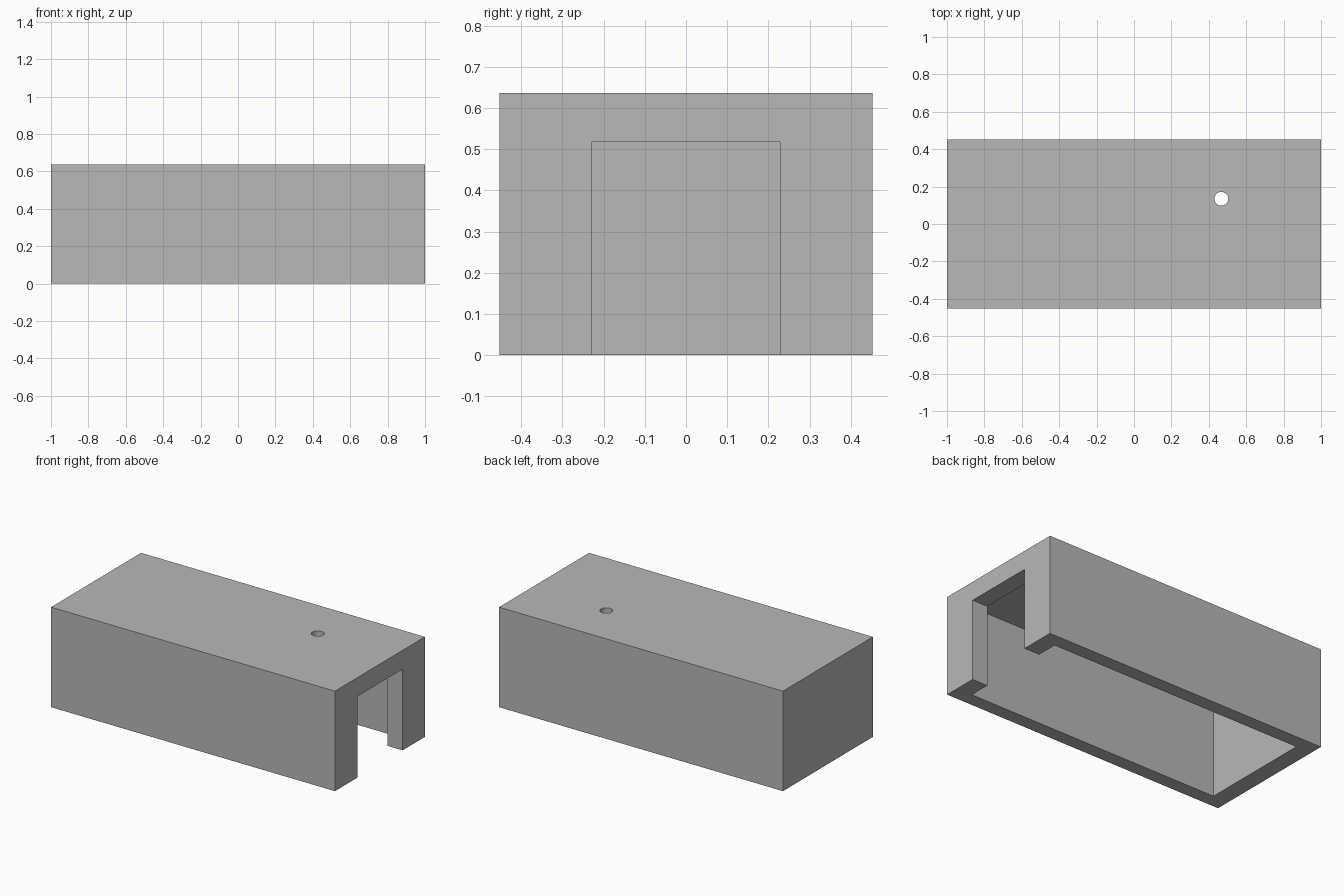
import bpy

LENGTH, WIDTH, HEIGHT = 2.0, 0.905, 0.637
END_WALL, SIDE_WALL, CEILING = 0.108, 0.088, 0.572
DOOR_WIDTH, DOOR_HEIGHT = 0.456, 0.517

cube = bpy.data.objects.get("Cube")
if cube:
    bpy.data.objects.remove(cube, do_unlink=True)

grey = bpy.data.materials.new("plain_grey")
grey.use_nodes = True
colour = (0.48, 0.48, 0.48, 1)
grey.diffuse_color = colour
grey.node_tree.nodes["Principled BSDF"].inputs["Base Color"].default_value = colour


def box(name, low, high):
    """Axis-aligned box between two corners."""
    centre = [(a + b) / 2 for a, b in zip(low, high)]
    bpy.ops.mesh.primitive_cube_add(size=1, location=centre)
    obj = bpy.context.object
    obj.name = name
    obj.scale = [b - a for a, b in zip(low, high)]
    bpy.ops.object.transform_apply(location=True, rotation=False, scale=True)
    obj.data.materials.append(grey)
    return obj


def cut(target, cutter):
    """Subtract the cutter from the target and discard it."""
    cutter.hide_render = True
    mod = target.modifiers.new(cutter.name, "BOOLEAN")
    mod.operation = "DIFFERENCE"
    mod.solver = "EXACT"
    mod.object = cutter
    bpy.context.view_layer.objects.active = target
    bpy.ops.object.modifier_apply(modifier=mod.name)
    bpy.data.objects.remove(cutter, do_unlink=True)


# Outer block
x, y = LENGTH / 2, WIDTH / 2
cover = box("cover_shell", (-x, -y, 0), (x, y, HEIGHT))

# Hollow, open at the bottom
ix, iy = x - END_WALL, y - SIDE_WALL
cut(cover, box("hollow_cutter", (-ix, -iy, -0.2), (ix, iy, CEILING)))

# Doorway through the right-hand end wall
d = DOOR_WIDTH / 2
cut(cover, box("doorway_cutter", (ix - 0.1, -d, -0.2), (x + 0.1, d, DOOR_HEIGHT)))

# Round hole through the roof
bpy.ops.mesh.primitive_cylinder_add(vertices=32, radius=0.037, depth=0.3,
                                    location=(0.467, 0.135, HEIGHT))
hole = bpy.context.object
hole.name = "hole_cutter"
hole.data.materials.append(grey)
cut(cover, hole)

# Smooth the hole, keep box edges sharp
bpy.ops.object.select_all(action="DESELECT")
cover.select_set(True)
bpy.context.view_layer.objects.active = cover
bpy.ops.object.shade_smooth_by_angle()
